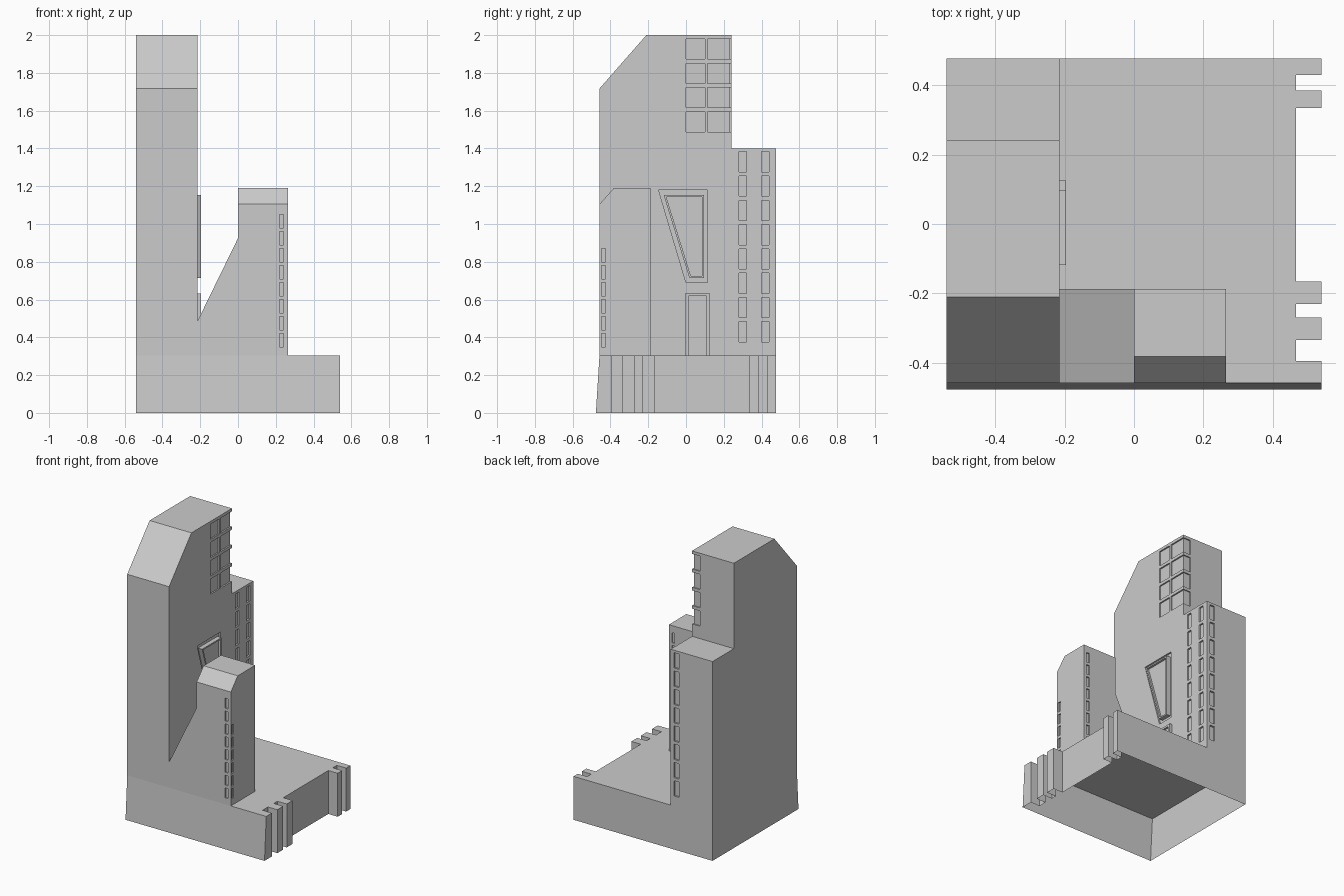
import bpy, bmesh
from mathutils import Vector

if "Cube" in bpy.data.objects:
    bpy.data.objects.remove(bpy.data.objects["Cube"])


def add_object(name, bm):
    bmesh.ops.recalc_face_normals(bm, faces=bm.faces)
    me = bpy.data.meshes.new(name)
    bm.to_mesh(me)
    bm.free()
    ob = bpy.data.objects.new(name, me)
    bpy.context.collection.objects.link(ob)
    return ob


def prism(bm, pts, axis, lo, hi):
    """Extrude a 2D outline along x (points are y,z), y (x,z) or z (x,y)."""
    place = {'x': lambda p: (lo, *p), 'y': lambda p: (p[0], lo, p[1]), 'z': lambda p: (*p, lo)}[axis]
    face = bm.faces.new([bm.verts.new(place(p)) for p in pts])
    geo = bmesh.ops.extrude_face_region(bm, geom=[face], use_keep_orig=True)['geom']
    step = Vector([(hi - lo) * (axis == a) for a in 'xyz'])
    bmesh.ops.translate(bm, vec=step, verts=[g for g in geo if isinstance(g, bmesh.types.BMVert)])
    return face


def box(bm, x0, x1, y0, y1, z0, z1):
    prism(bm, [(x0, y0), (x1, y0), (x1, y1), (x0, y1)], 'z', z0, z1)


def cut(target, bm, name):
    cutter = add_object(name, bm)
    cutter.hide_render = True
    cutter.hide_viewport = False
    cutter.display_type = 'WIRE'
    mod = target.modifiers.new(name, 'BOOLEAN')
    mod.operation, mod.solver, mod.object = 'DIFFERENCE', 'EXACT', cutter
    bpy.context.view_layer.objects.active = target
    bpy.ops.object.modifier_apply(modifier=name)
    bpy.data.objects.remove(cutter)


FRONT, BACK, DECK, WALL = -0.458, 0.477, 0.305, -0.215

# Base: hollow tray open underneath, with toothed right side and flared front
right = [(-0.395, -0.335), (-0.27, -0.23), (-0.165, 0.335), (0.385, 0.43)]
outline = [(-0.54, FRONT), (0.54, FRONT)]
for a, b in right:
    outline += [(0.54, a), (0.467, a), (0.467, b), (0.54, b)]
outline += [(0.54, BACK), (-0.54, BACK)]
bm = bmesh.new()
bottom = prism(bm, outline, 'z', 0, DECK)
for v in bm.verts:
    if v.co.z < 0.01 and v.co.y < FRONT + 0.001:
        v.co.y = -0.477
bmesh.ops.delete(bm, geom=[bottom], context='FACES_ONLY')
add_object("base", bm)

# Tall tower with sloped front top and stepped back
bm = bmesh.new()
prism(bm, [(FRONT, DECK), (FRONT, 1.717), (-0.21, 2), (0.24, 2), (0.24, 1.4),
           (BACK, 1.4), (BACK, DECK)], 'x', -0.54, WALL)
tall = add_object("tall_tower", bm)

# Recessed windows of the tall tower, plus the recess around the slanted window
bm = bmesh.new()
for i in range(8):
    z = 0.376 + i * 0.1285
    for y in (0.28, 0.40):
        box(bm, WALL - 0.012, -0.2, y, y + 0.04, z, z + 0.107)
    box(bm, -0.28, -0.24, BACK - 0.012, 0.5, z, z + 0.107)
prism(bm, [(-0.145, 1.18), (0.115, 1.18), (0.115, 0.69), (0.0, 0.69)], 'x', WALL - 0.012, -0.2)
for i in range(4):
    z = 1.487 + i * 0.1285
    box(bm, WALL - 0.01, -0.2, 0.0, 0.10, z, z + 0.107)
    # L-shaped window wrapping the back corner
    prism(bm, [(WALL - 0.01, 0.115), (-0.2, 0.115), (-0.2, 0.26), (-0.275, 0.26),
               (-0.275, 0.232), (WALL - 0.01, 0.232)], 'z', z, z + 0.107)
cut(tall, bm, "tall_window_cutter")

# Short tower with a sloping buttress towards the tall one
bm = bmesh.new()
prism(bm, [(FRONT, DECK), (FRONT, 1.105), (-0.382, 1.19), (-0.188, 1.19), (-0.188, DECK)],
      'x', 0, 0.265)
short = add_object("short_tower", bm)
bm = bmesh.new()
prism(bm, [(WALL, DECK), (0, DECK), (0, 0.925), (WALL, 0.485)], 'y', FRONT, -0.188)
add_object("sloped_buttress", bm)

# Recessed windows of the short tower
bm = bmesh.new()
for i in range(9):
    z = 0.35 + i * 0.09
    if i < 6:
        box(bm, 0.256, 0.3, -0.447, -0.426, z, z + 0.07)
    if i < 8:
        box(bm, 0.22, 0.242, -0.5, FRONT + 0.009, z, z + 0.07)
    box(bm, 0.22, 0.242, -0.197, -0.15, z, z + 0.07)
cut(short, bm, "short_window_cutter")


def frame(name, outer, inner):
    """Raised border on the tall tower's wall between two matching outlines."""
    bm = bmesh.new()
    n = len(outer)
    for i in range(n):
        j = (i + 1) % n
        prism(bm, [outer[i], outer[j], inner[j], inner[i]], 'x', WALL - 0.012, -0.196)
    bmesh.ops.remove_doubles(bm, verts=bm.verts, dist=1e-5)
    seen = {}
    for f in bm.faces:
        key = tuple(sorted(tuple(round(c, 4) for c in v.co) for v in f.verts))
        seen.setdefault(key, []).append(f)
    inside = [f for fs in seen.values() if len(fs) > 1 for f in fs]
    bmesh.ops.delete(bm, geom=inside, context='FACES')
    return add_object(name, bm)


# Slanted window: thin raised frame and a sunken pane
pane = [(-0.104, 1.143), (0.086, 1.143), (0.086, 0.724), (0.026, 0.724)]
frame("slanted_window_frame", [(-0.118, 1.153), (0.096, 1.153), (0.096, 0.714), (0.018, 0.714)], pane)
bm = bmesh.new()
prism(bm, pane, 'x', WALL - 0.012, WALL + 0.004)
add_object("slanted_window_pane", bm)

# Door: raised surround with a sunken leaf
bm = bmesh.new()
prism(bm, [(-0.006, DECK), (-0.006, 0.632), (0.126, 0.632), (0.126, DECK), (0.108, DECK),
           (0.108, 0.618), (0.012, 0.618), (0.012, DECK)], 'x', WALL, -0.196)
add_object("door_surround", bm)
bm = bmesh.new()
box(bm, WALL - 0.01, WALL + 0.005, 0.012, 0.108, DECK, 0.618)
add_object("door_leaf", bm)
